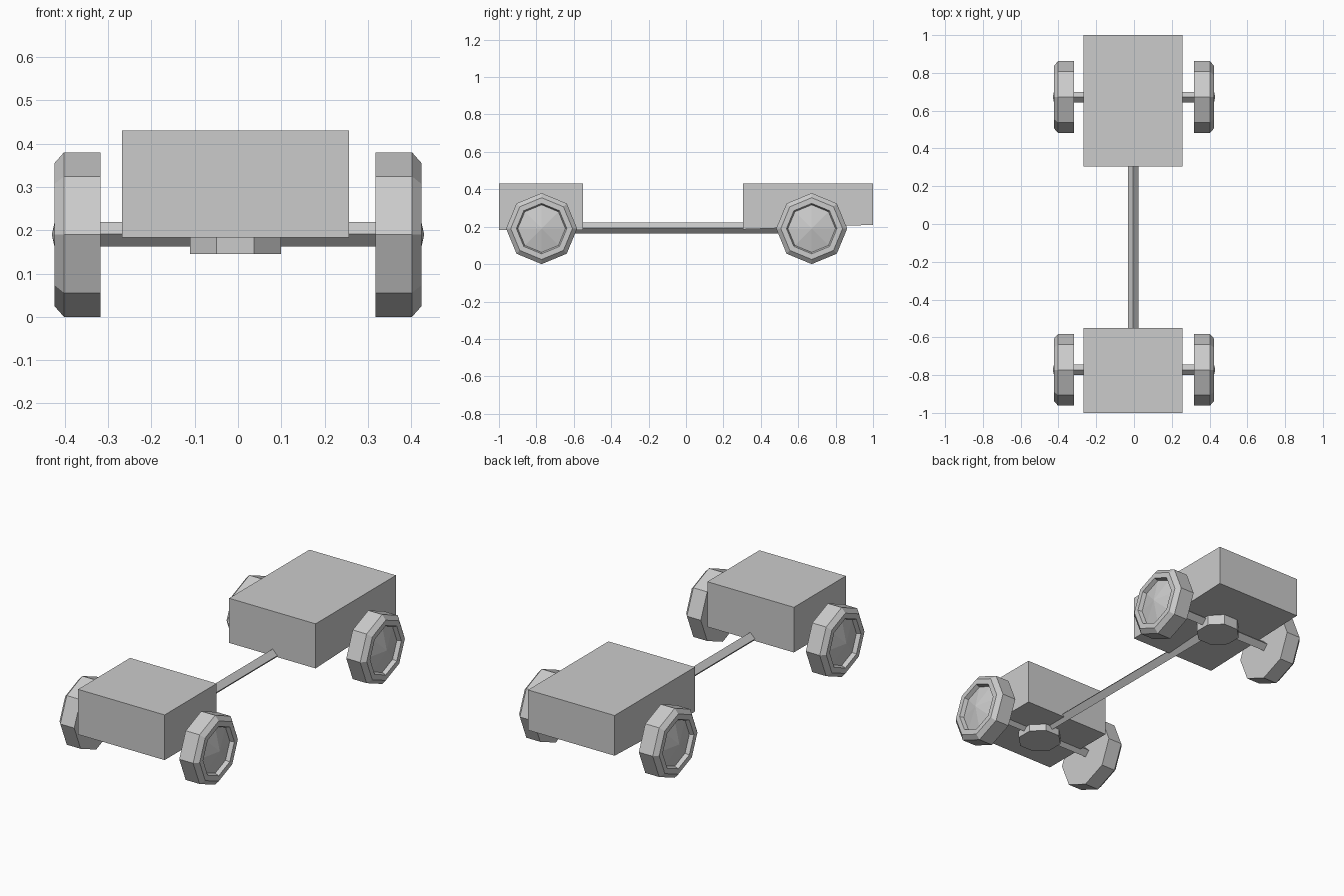
import bpy, bmesh
from math import sin, cos, pi
from mathutils import Vector

if "Cube" in bpy.data.objects:
    bpy.data.objects.remove(bpy.data.objects["Cube"])

CX = -0.006            # body is very slightly off the wheel centre line
AXLE_Z = 0.191
AXLES = {"front": -0.772, "rear": 0.672}


def finish(name, bm):
    bmesh.ops.recalc_face_normals(bm, faces=bm.faces[:])
    mesh = bpy.data.meshes.new(name)
    bm.to_mesh(mesh)
    bm.free()
    obj = bpy.data.objects.new(name, mesh)
    bpy.context.collection.objects.link(obj)
    return obj


def lathe(name, profile, axis, centre, sides, turn=0.0):
    """Revolve (distance along axis, radius) points into a faceted solid."""
    bm = bmesh.new()
    axis = Vector(axis)
    u = Vector((0, 0, 1)) if abs(axis.z) < 0.5 else Vector((0, 1, 0))
    v = axis.cross(u)
    rings = []
    for d, r in profile:
        base = Vector(centre) + axis * d
        if r == 0:
            rings.append([bm.verts.new(base)] * sides)
        else:
            angles = [turn + 2 * pi * i / sides for i in range(sides)]
            rings.append([bm.verts.new(base + (u * cos(a) + v * sin(a)) * r) for a in angles])
    for lo, hi in zip(rings, rings[1:]):
        for i in range(sides):
            j = (i + 1) % sides
            bm.faces.new(list(dict.fromkeys((lo[i], lo[j], hi[j], hi[i]))))
    return finish(name, bm)


def side_block(name, outline, x0, x1):
    """Extrude a (y, z) side outline across the width."""
    bm = bmesh.new()
    face = bm.faces.new([bm.verts.new((x0, y, z)) for y, z in outline])
    ext = bmesh.ops.extrude_face_region(bm, geom=[face])
    verts = [g for g in ext["geom"] if isinstance(g, bmesh.types.BMVert)]
    bmesh.ops.translate(bm, verts=verts, vec=(x1 - x0, 0, 0))
    return finish(name, bm)


# body boxes, the rear one with a slightly rising underside
side_block("front_body", [(-1, 0.183), (-0.55, 0.183), (-0.55, 0.43), (-1, 0.43)], -0.268, 0.256)
side_block("rear_body", [(0.305, 0.186), (1, 0.21), (1, 0.43), (0.305, 0.43)], -0.268, 0.256)

# wheel: tread, bevelled shoulder, recessed rim and shallow hub cone
wheel = [(0.318, 0), (0.318, 0.19), (0.402, 0.19), (0.424, 0.165),
         (0.424, 0.135), (0.402, 0.127), (0.43, 0)]

for end, y in AXLES.items():
    for side, s in (("left", -1), ("right", 1)):
        lathe(f"{end}_{side}_wheel", wheel, (s, 0, 0), (0, y, 0.19), 8)
    # diamond-section axle
    lathe(f"{end}_axle", [(-0.33, 0), (-0.33, 0.028), (0.33, 0.028), (0.33, 0)],
          (1, 0, 0), (0, y, AXLE_Z), 4)
    # octagonal differential housing under the body
    lathe(f"{end}_differential", [(0.145, 0), (0.145, 0.1137), (0.235, 0.1137), (0.235, 0)],
          (0, 0, 1), (CX, y, 0), 8, pi / 8)

# drive shaft joining the two axles
lathe("drive_shaft", [(AXLES["front"], 0), (AXLES["front"], 0.029),
                      (AXLES["rear"], 0.029), (AXLES["rear"], 0)],
      (0, 1, 0), (-0.004, 0, 0.194), 4)
